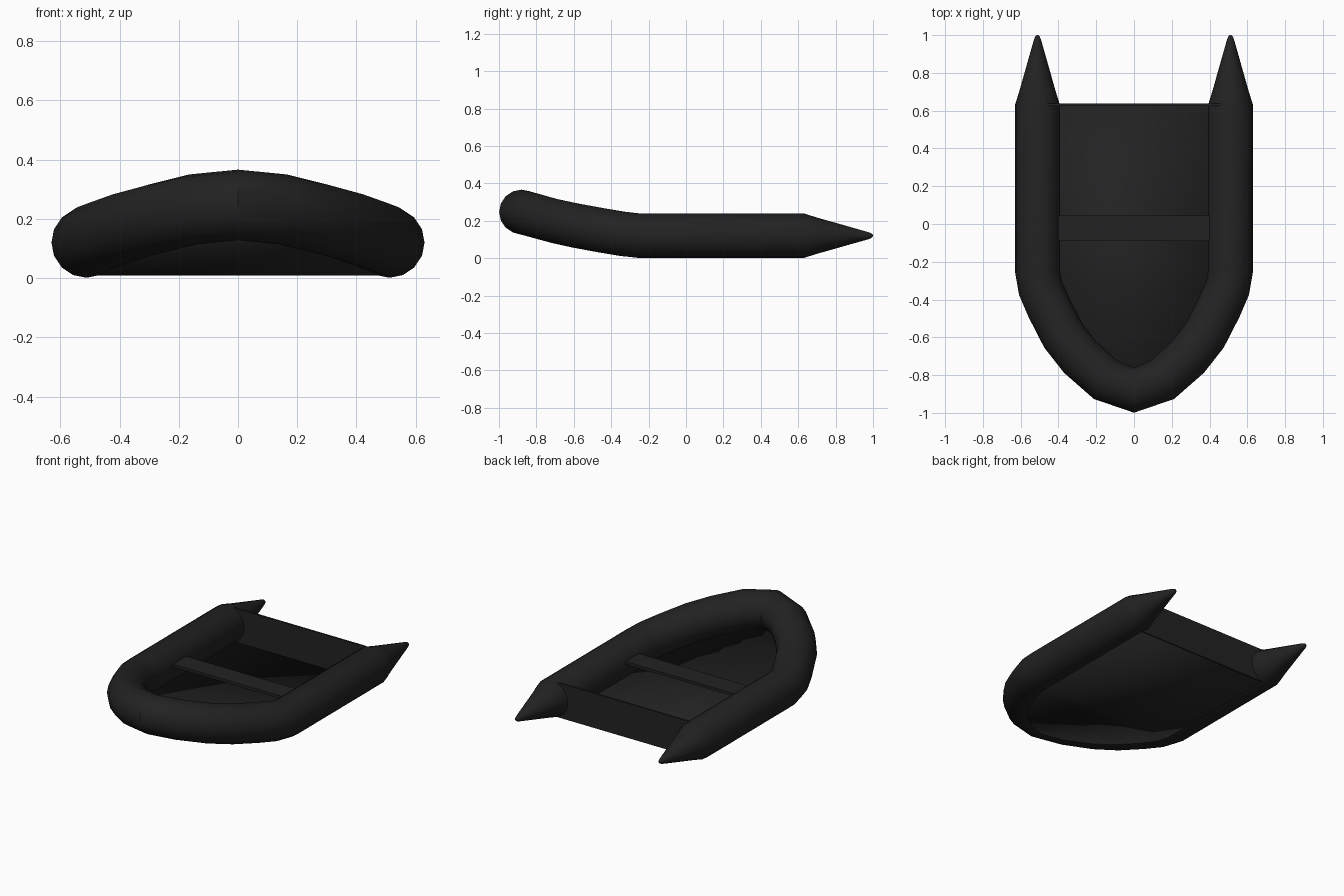
import bpy, bmesh, math
from mathutils import Vector

if "Cube" in bpy.data.objects:
    bpy.data.objects.remove(bpy.data.objects["Cube"])

R, ZC, XC = 0.119, 0.12, 0.511   # tube radius, centre height, centre offset
SIDES = 16

mat = bpy.data.materials.new("black rubber")
mat.diffuse_color = (0.016, 0.016, 0.016, 1)
mat.use_nodes = True
mat.node_tree.nodes["Principled BSDF"].inputs["Base Color"].default_value = mat.diffuse_color


def make_object(name, bm, smooth=False):
    bmesh.ops.recalc_face_normals(bm, faces=bm.faces)
    mesh = bpy.data.meshes.new(name)
    bm.to_mesh(mesh)
    bm.free()
    obj = bpy.data.objects.new(name, mesh)
    bpy.context.collection.objects.link(obj)
    mesh.materials.append(mat)
    if smooth:
        bpy.ops.object.select_all(action='DESELECT')
        obj.select_set(True)
        bpy.context.view_layer.objects.active = obj
        bpy.ops.object.shade_smooth_by_angle(angle=math.radians(35))
    return obj


def box(name, x, y0, y1, z0, z1):
    bm = bmesh.new()
    bmesh.ops.create_cube(bm, size=1)
    for v in bm.verts:
        v.co = Vector((v.co.x * 2 * x, (y0 + y1) / 2 + v.co.y * (y1 - y0),
                       (z0 + z1) / 2 + v.co.z * (z1 - z0)))
    return make_object(name, bm)


# Centre line of one side, stern to bow: x, y, z
bow = [(XC, -0.25, ZC), (0.495, -0.34, 0.13), (0.45, -0.443, 0.147),
       (0.375, -0.59, 0.174), (0.285, -0.705, 0.199), (0.15, -0.825, 0.232)]
tip = (0, -0.88, 0.247)
cone = [(1.0, 0.004), (0.992, 0.012), (0.975, 0.019), (0.70, 0.097), (0.63, R)]
half = [(Vector((XC, y, ZC)), r) for y, r in cone] + [(Vector(p), R) for p in bow]
mirrored = [(Vector((-p.x, p.y, p.z)), r) for p, r in reversed(half)]
path = half + [(Vector(tip), R)] + mirrored

# Inflated tube with pointed stern cones, swept along the U-shaped path
bm = bmesh.new()
rings = []
for i, (p, r) in enumerate(path):
    a = path[max(i - 1, 0)][0]
    b = path[min(i + 1, len(path) - 1)][0]
    t = (b - a).normalized()
    side = t.cross(Vector((0, 0, 1))).normalized()
    up = side.cross(t)
    rings.append([bm.verts.new(p + r * (side * math.sin(k * math.tau / SIDES)
                                        + up * math.cos(k * math.tau / SIDES)))
                  for k in range(SIDES)])
for ra, rb in zip(rings, rings[1:]):
    for k in range(SIDES):
        n = (k + 1) % SIDES
        bm.faces.new((ra[k], ra[n], rb[n], rb[k]))
bm.faces.new(rings[0])
bm.faces.new(rings[-1])
make_object("inflated_tube", bm, smooth=True)

# Floor: strips spanning the two sides, rising with the bow
bm = bmesh.new()
rows = [[bm.verts.new((s * x, y, z - 0.108)) for s in (-1, 1)]
        for x, y, z in [(XC, 0.63, ZC)] + bow]
for (l0, r0), (l1, r1) in zip(rows, rows[1:]):
    bm.faces.new((l0, l1, r1, r0))
nose = bm.verts.new((0, tip[1], tip[2] - 0.108))
bm.faces.new((rows[-1][0], nose, rows[-1][1]))
floor = make_object("floor", bm, smooth=True)
mod = floor.modifiers.new("thickness", 'SOLIDIFY')
mod.thickness = 0.006
mod.offset = 0

# Transom board and bench seat
box("transom", 0.47, 0.625, 0.637, 0.01, 0.232)
box("seat", 0.404, -0.09, 0.045, 0.142, 0.16)
